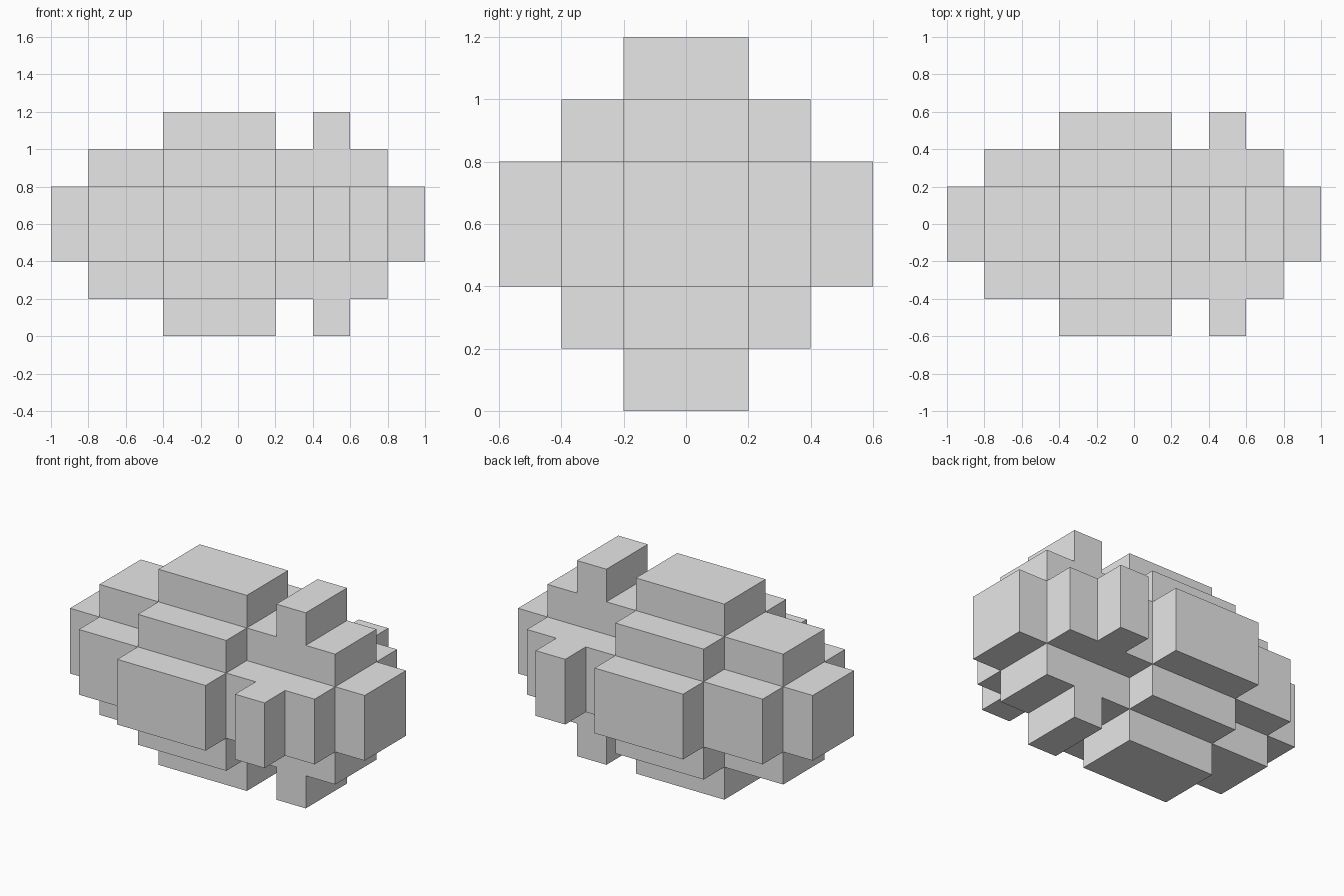
import bpy
import bmesh
from math import ceil
from mathutils import Vector

cube = bpy.data.objects.get("Cube")
if cube:
    bpy.data.objects.remove(cube, do_unlink=True)

UNIT = 0.2      # edge of one building block
MIDDLE = 0.6    # height of the centre line

grey = bpy.data.materials.new("light grey")
grey.use_nodes = True
colour = (0.8, 0.8, 0.8, 1)
grey.diffuse_color = colour
grey.node_tree.nodes["Principled BSDF"].inputs["Base Color"].default_value = colour


def part_at(x, y, z):
    """Name of the part that fills the block centred here, in block units."""
    ry, rz = ceil(abs(y)), ceil(abs(z))     # rings out from the long axis
    inner, outer = min(ry, rz), max(ry, rz)
    if abs(x) > 5 or outer > 3:
        return None
    if inner == outer == 1:
        return "core_bar"
    if inner == 1 and outer == 2 and abs(x) < 4:
        return "cross_hull"
    if -2 < x < 1 and inner + outer <= 4:
        return "stepped_middle"
    if 2 < x < 3 and inner == 1:
        return "cross_posts"
    return None


AXES = [Vector(v) for v in ((1, 0, 0), (0, 1, 0), (0, 0, 1))]


def add_face(bm, centre, axis, sign):
    """Add one outward square on a side of a block."""
    u, v = AXES[(axis + 1) % 3] / 2, AXES[(axis + 2) % 3] / 2
    c = centre + AXES[axis] * sign / 2
    corners = [c - u - v, c + u - v, c + u + v, c - u + v]
    if sign < 0:
        corners.reverse()
    bm.faces.new([bm.verts.new(p * UNIT + Vector((0, 0, MIDDLE))) for p in corners])


# Each part keeps only the outside skin of its blocks
for name in ("core_bar", "cross_hull", "stepped_middle", "cross_posts"):
    bm = bmesh.new()
    for i in range(-5, 5):
        for j in range(-3, 3):
            for k in range(-3, 3):
                centre = Vector((i + 0.5, j + 0.5, k + 0.5))
                if part_at(*centre) != name:
                    continue
                for axis in range(3):
                    for sign in (-1, 1):
                        if part_at(*(centre + AXES[axis] * sign)) is None:
                            add_face(bm, centre, axis, sign)
    # Weld the squares and merge flat neighbours into clean panels
    bmesh.ops.remove_doubles(bm, verts=bm.verts, dist=0.001)
    bmesh.ops.dissolve_limit(bm, angle_limit=0.01, verts=bm.verts, edges=bm.edges)
    mesh = bpy.data.meshes.new(name)
    bm.to_mesh(mesh)
    bm.free()
    mesh.materials.append(grey)
    bpy.context.collection.objects.link(bpy.data.objects.new(name, mesh))
